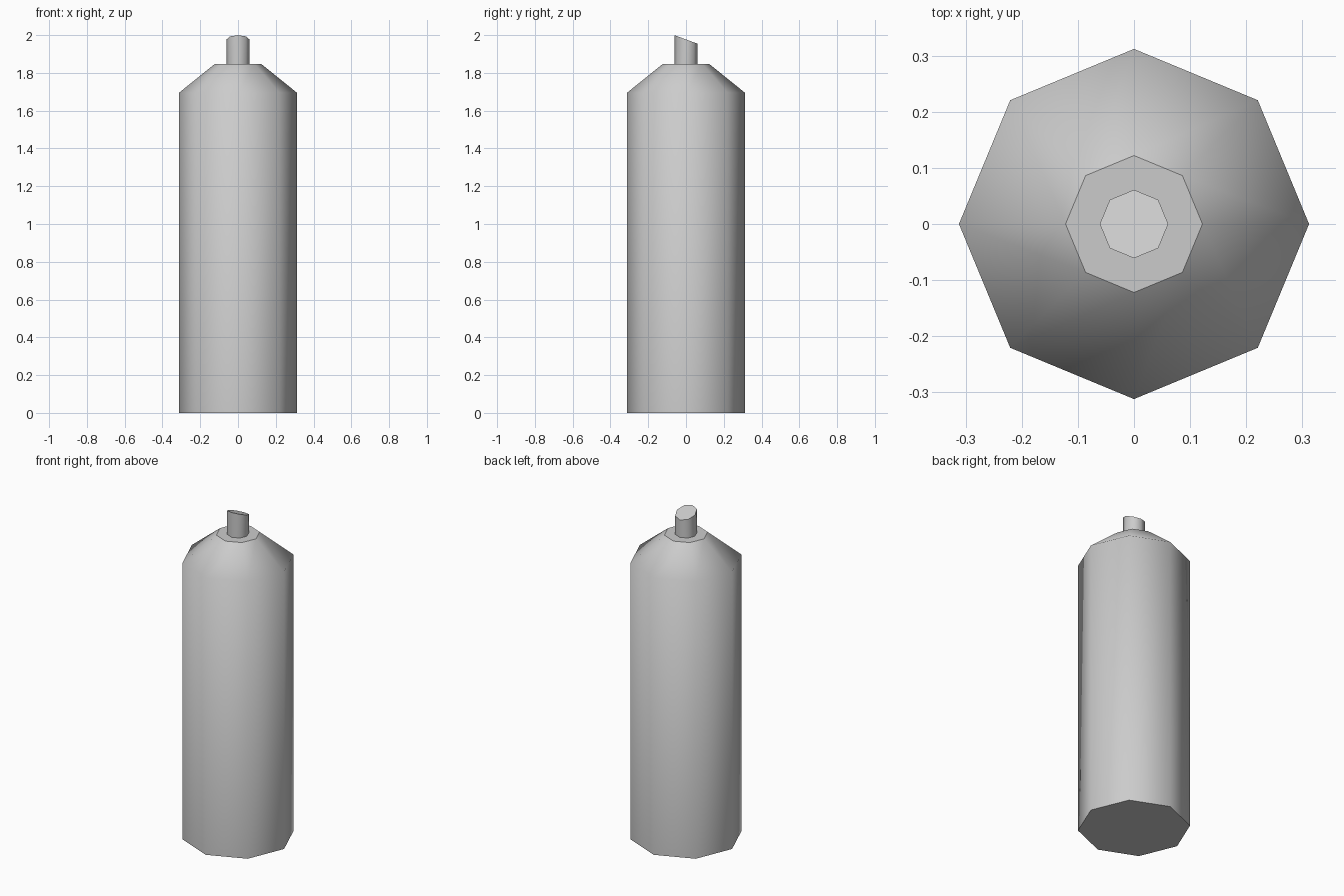
import bpy
import bmesh
from math import cos, sin, pi

SIDES = 8

cube = bpy.data.objects.get("Cube")
if cube:
    bpy.data.objects.remove(cube, do_unlink=True)

# Single grey paint
grey = bpy.data.materials.new("light_grey")
grey.use_nodes = True
colour = (0.6, 0.6, 0.6, 1.0)
grey.diffuse_color = colour
grey.node_tree.nodes["Principled BSDF"].inputs["Base Color"].default_value = colour


def eight_sided(name, profile, top_slope=0.0):
    """Stack octagonal rings (radius, height); the last ring may tilt along y."""
    bm = bmesh.new()
    rings = []
    for i, (radius, height) in enumerate(profile):
        slope = top_slope if i == len(profile) - 1 else 0.0
        ring = []
        for k in range(SIDES):
            a = 2 * pi * k / SIDES
            x, y = radius * cos(a), radius * sin(a)
            ring.append(bm.verts.new((x, y, height + slope * y)))
        rings.append(ring)

    # Smooth walls between neighbouring rings
    for low, high in zip(rings, rings[1:]):
        for k in range(SIDES):
            n = (k + 1) % SIDES
            bm.faces.new((low[k], low[n], high[n], high[k])).smooth = True

    # Flat ends with sharp rims
    for cap in (bm.faces.new(rings[0][::-1]), bm.faces.new(rings[-1])):
        cap.smooth = False
        for edge in cap.edges:
            edge.smooth = False

    mesh = bpy.data.meshes.new(name)
    bm.to_mesh(mesh)
    bm.free()
    mesh.materials.append(grey)
    obj = bpy.data.objects.new(name, mesh)
    bpy.context.collection.objects.link(obj)
    return obj


# Can body with sloping shoulder
eight_sided("can_body", [(0.312, 0.0), (0.312, 1.695), (0.122, 1.848)])

# Nozzle with a slanted top, high at the front
eight_sided("nozzle", [(0.061, 1.846), (0.061, 1.977)], top_slope=-0.37)
